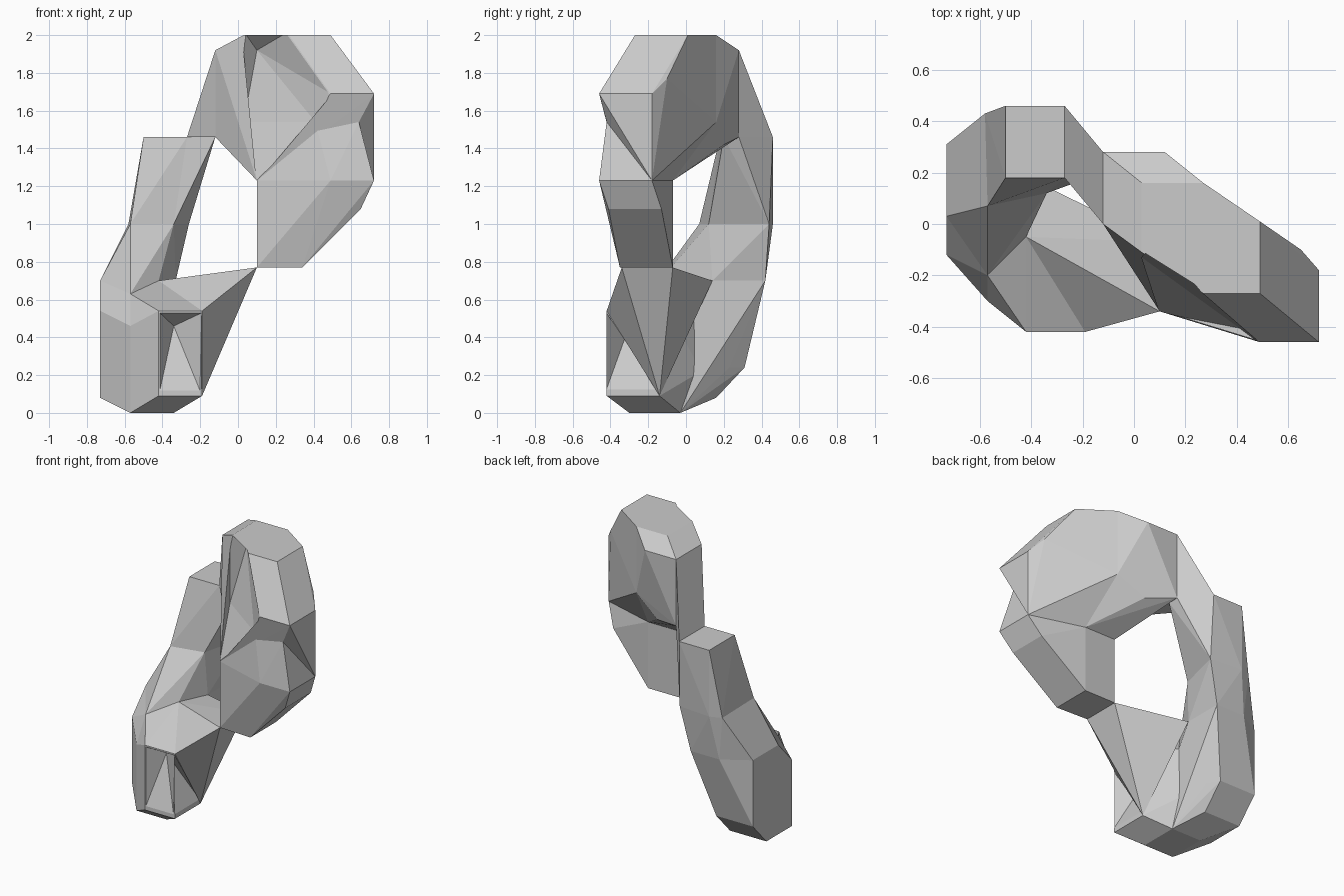
import bpy, bmesh

if "Cube" in bpy.data.objects:
    bpy.data.objects.remove(bpy.data.objects["Cube"])


def hull(name, pts):
    """Convex faceted block around a few corner points."""
    bm = bmesh.new()
    for p in pts:
        bm.verts.new(p)
    res = bmesh.ops.convex_hull(bm, input=bm.verts)
    loose = set(res["geom_interior"]) | set(res["geom_unused"])
    bmesh.ops.delete(bm, geom=[v for v in loose if isinstance(v, bmesh.types.BMVert)], context='VERTS')
    bmesh.ops.recalc_face_normals(bm, faces=bm.faces)
    me = bpy.data.meshes.new(name)
    bm.to_mesh(me)
    bm.free()
    ob = bpy.data.objects.new(name, me)
    bpy.context.collection.objects.link(ob)
    return ob


def combine(base, other, op):
    """Apply a boolean and drop the operand."""
    m = base.modifiers.new(op, 'BOOLEAN')
    m.operation, m.object, m.solver = op, other, 'EXACT'
    dg = bpy.context.evaluated_depsgraph_get()
    me = bpy.data.meshes.new_from_object(base.evaluated_get(dg))
    base.modifiers.clear()
    base.data = me
    bpy.data.objects.remove(other)


def pair(x, y, z, dy=0.28):
    """Front and back corner of the upper slab."""
    return [(x, y, z), (x, y + dy, z)]


def ring(z, *xy):
    return [(x, y, z) for x, y in xy]


# Upper loop: back column, top right block, tapering lower block
inner = pair(.10, -.34, 1.23, .27) + [(.34, -.07, 1.23)]
back_mid = [(.27, .16, 1.54), (.49, .0, 1.54)]
rim = pair(.72, -.46, 1.23)
upper = hull("upper_loop", pair(-.12, 0, 1.46) + pair(-.12, 0, 1.92) + inner
             + pair(.03, -.11, 2.0, .27) + [(.12, .28, 1.92), (.27, .16, 2), back_mid[0],
                                           (.03, -.12, 1.54), (.08, .2, 1.42)])
top_right = hull("top_right", pair(.03, -.11, 2, .27) + pair(.27, -.27, 2, .43)
                 + pair(.49, -.27, 2) + pair(.72, -.46, 1.69) + inner + back_mid
                 + [(.49, -.46, 1.69), (.41, -.40, 1.54), (.64, -.42, 1.54),
                    (.65, -.10, 1.77), (.72, -.18, 1.54), rim[1]])
lower = hull("lower_right", rim + inner + pair(.65, -.41, 1.08)
             + pair(.34, -.35, .77) + pair(.10, -.34, .77, .27)
             + [(.49, -.46, 1.23), (.41, -.40, 1.54), (.64, -.42, 1.54)])
combine(upper, top_right, 'UNION')
combine(upper, lower, 'UNION')

# Sunken front of the upper loop, with the sharp groove near the top
groove = hull("groove", [(.03, -.13, 2.02), (.27, -.28, 2.02), (.10, -.05, 1.92),
                         (.03, -.13, 1.54), (.27, -.29, 1.60), (.10, -.345, 1.23),
                         (.41, -.405, 1.54), (.49, -.465, 1.69), (.2, -.5, 1.6)])
combine(upper, groove, 'DIFFERENCE')

# Left arm: stacked sections
r_top = ring(1.46, (-.5, .46), (-.27, .46), (-.27, .18), (-.5, .18))
r_mid = ring(1.0, (-.5, .46), (-.26, .44), (-.34, .12), (-.57, .07), (-.58, .43))
r_low = ring(.7, (-.73, .31), (-.65, .35), (-.55, .42), (-.33, .42), (-.33, .14),
             (-.42, -.05), (-.73, .03))
arm = hull("lower_arm", r_top + r_mid)
floor = ring(0, (-.57, -.03), (-.34, -.03), (-.57, -.3), (-.34, -.3))
combine(arm, hull("arm_middle", r_mid + r_low + [(-.57, -.2, .63)]), 'UNION')

# Curved base and front stub
base = hull("base", r_low + floor
            + [(-.73, .31, .24), (-.45, .31, .24), (-.73, .16, .08), (-.45, .16, .08),
               (-.73, -.12, .08), (-.73, -.12, .54), (-.57, -.3, .46), (-.57, -.2, .63),
               (-.40, .23, .24), (-.35, .34, .54)])
stub = hull("stub", floor + [(-.42, -.42, .54), (-.19, -.42, .54), (-.42, -.42, .09),
                             (-.19, -.42, .09), (-.19, -.14, .09), (-.19, -.1, .56),
                             (-.57, -.3, .46), (-.57, -.2, .63), (-.42, -.05, .7),
                             (-.36, .07, .54), (-.37, .08, .22)])
combine(arm, base, 'UNION')
combine(arm, stub, 'UNION')

# Notches in the front and right of the stub, meeting at one inner point
tip = (-.34, -.30, .46)
front_notch = hull("front_notch", [(-.42, -.43, .535), (-.18, -.43, .535), (-.42, -.43, .09),
                                   (-.19, -.43, .09), tip])
side_notch = hull("side_notch", [(-.18, -.43, .535), (-.18, -.43, .10), (-.18, -.14, .10), tip])
combine(arm, front_notch, 'DIFFERENCE')
combine(arm, side_notch, 'DIFFERENCE')

# Bridges joining the arm to the upper loop, above and below
combine(arm, hull("top_bridge", r_top[1:3] + pair(-.12, 0, 1.92) + pair(-.12, 0, 1.46)
                  + [(-.11, .1, 1.7)]), 'UNION')
combine(arm, hull("side_web", [r_top[1], r_top[2], r_mid[1], r_mid[2],
                               (-.12, .2, 1.46), (-.12, .28, 1.46)]), 'UNION')
combine(arm, hull("low_bridge", pair(.10, -.34, .77, .27)
                  + [(-.19, -.42, .54), (-.19, -.14, .09), (-.33, .14, .7),
                     (-.42, -.05, .7), (-.19, -.1, .56)]), 'UNION')
